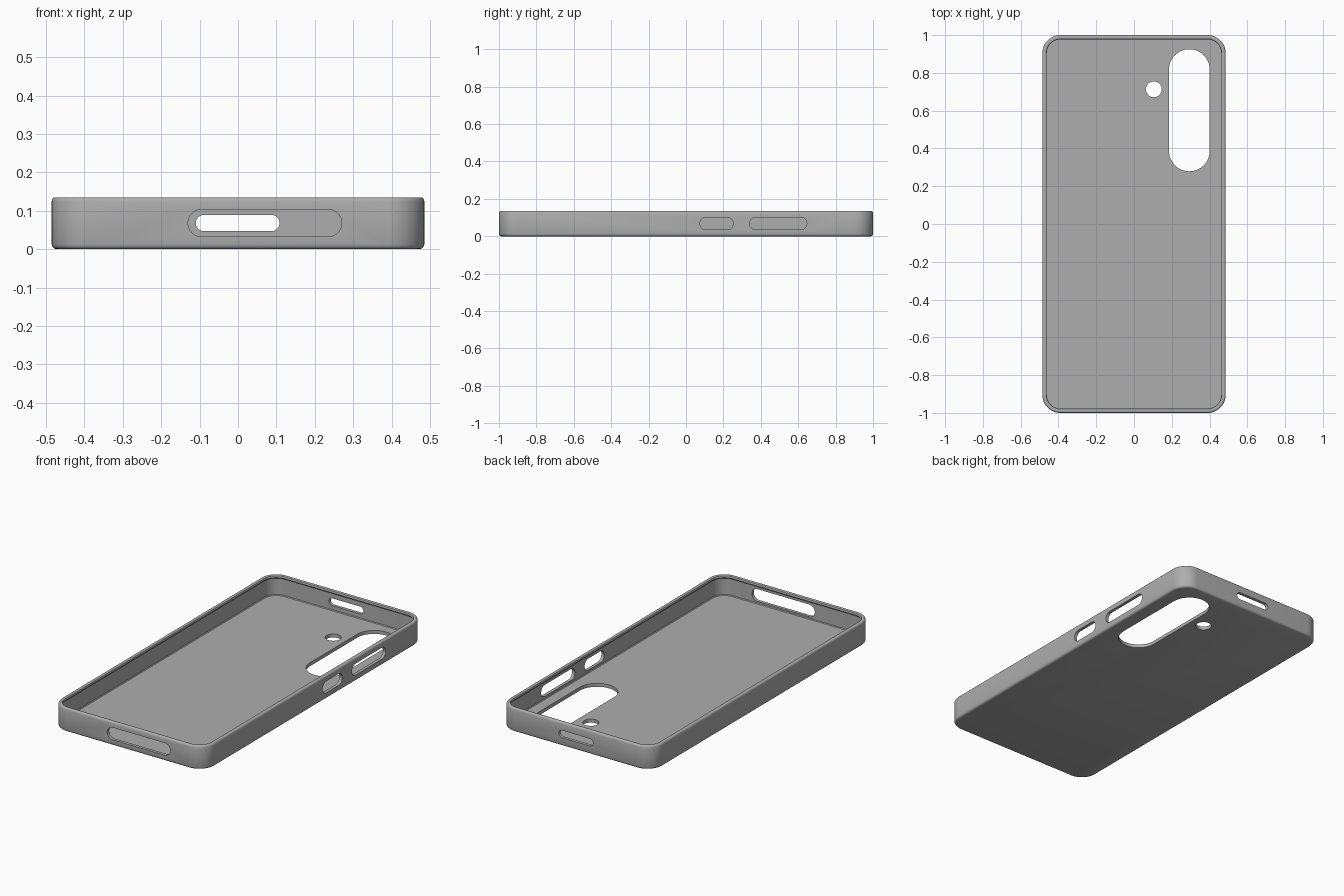
import bpy, bmesh
from math import pi, cos, sin, radians
from mathutils import Vector

cube = bpy.data.objects.get("Cube")
if cube:
    bpy.data.objects.remove(cube, do_unlink=True)

HALF_X, HALF_Y, HEIGHT, RADIUS = 0.485, 1.0, 0.135, 0.095
FLOOR, WALL, SEGMENTS = 0.02, 0.02, 12

grey = bpy.data.materials.new("soft grey")
grey.use_nodes = True
colour = (0.42, 0.42, 0.42, 1)
grey.diffuse_color = colour
grey.node_tree.nodes["Principled BSDF"].inputs["Base Color"].default_value = colour


def make_object(name, bm):
    bmesh.ops.recalc_face_normals(bm, faces=bm.faces)
    mesh = bpy.data.meshes.new(name)
    bm.to_mesh(mesh)
    bm.free()
    obj = bpy.data.objects.new(name, mesh)
    bpy.context.collection.objects.link(obj)
    mesh.materials.append(grey)
    return obj


def rounded_outline(half_x, half_y, radius, steps):
    """Counter-clockwise rounded rectangle; a full radius gives a slot."""
    points = []
    for i, (sx, sy) in enumerate([(1, 1), (-1, 1), (-1, -1), (1, -1)]):
        for k in range(steps + 1):
            a = (i + k / steps) * pi / 2
            points.append((sx * (half_x - radius) + radius * cos(a),
                           sy * (half_y - radius) + radius * sin(a)))
    return points


# Case shell: a wall section (inset, height) carried round the outline
section = [(0.012, 0), (0.006, 0.002), (0.002, 0.006), (0, 0.012),
           (0, HEIGHT - 0.010), (0.002, HEIGHT - 0.004),
           (0.005, HEIGHT - 0.001), (0.009, HEIGHT),
           (0.017, HEIGHT), (0.021, HEIGHT - 0.002), (0.023, HEIGHT - 0.006),
           (0.023, HEIGHT - 0.012), (WALL - 0.002, HEIGHT - 0.018),
           (WALL - 0.002, FLOOR + 0.004), (WALL + 0.002, FLOOR)]
bm = bmesh.new()
rings = []
for inset, z in section:
    outline = rounded_outline(HALF_X - inset, HALF_Y - inset, RADIUS - inset, SEGMENTS)
    rings.append([bm.verts.new((x, y, z)) for x, y in outline])
for low, high in zip(rings, rings[1:]):
    for i in range(len(low)):
        j = (i + 1) % len(low)
        bm.faces.new((low[i], low[j], high[j], high[i]))
bm.faces.new(rings[0])
bm.faces.new(rings[-1])
case = make_object("phone_case", bm)


def cut_slot(name, centre, half_u, half_v, u, v, depth):
    """Cut a round-ended opening spanned by axes u and v through the shell."""
    u, v, centre = Vector(u), Vector(v), Vector(centre)
    normal = u.cross(v) * depth
    bm = bmesh.new()
    radius = min(half_u, half_v) - 0.0001
    outline = rounded_outline(half_u, half_v, radius, SEGMENTS)
    face = bm.faces.new([bm.verts.new(centre + u * a + v * b - normal) for a, b in outline])
    extruded = bmesh.ops.extrude_face_region(bm, geom=[face])["geom"]
    bmesh.ops.translate(bm, vec=normal * 2,
                        verts=[g for g in extruded if isinstance(g, bmesh.types.BMVert)])
    cutter = make_object(name, bm)
    cutter.hide_render = True
    mod = case.modifiers.new(name, "BOOLEAN")
    mod.operation, mod.solver, mod.object = "DIFFERENCE", "EXACT", cutter
    bpy.context.view_layer.objects.active = case
    bpy.ops.object.modifier_apply(modifier=name)
    bpy.data.objects.remove(cutter, do_unlink=True)


X, Y, Z = (1, 0, 0), (0, 1, 0), (0, 0, 1)
MID = 0.068
# Openings in the back plate
cut_slot("camera_opening", (0.293, 0.602, 0), 0.108, 0.323, X, Y, 0.03)
cut_slot("flash_opening", (0.105, 0.713, 0), 0.042, 0.042, X, Y, 0.03)
# Openings in the two end walls
cut_slot("port_opening", (0.07, -HALF_Y, MID), 0.20, 0.035, X, Z, 0.06)
cut_slot("top_opening", (-0.001, HALF_Y, MID), 0.109, 0.021, X, Z, 0.06)
# Button openings in the side wall
cut_slot("power_opening", (HALF_X, 0.163, MID), 0.089, 0.033, Y, Z, 0.06)
cut_slot("volume_opening", (HALF_X, 0.493, MID), 0.153, 0.033, Y, Z, 0.06)

bpy.ops.object.select_all(action="DESELECT")
case.select_set(True)
bpy.context.view_layer.objects.active = case
bpy.ops.object.shade_smooth_by_angle(angle=radians(35))
